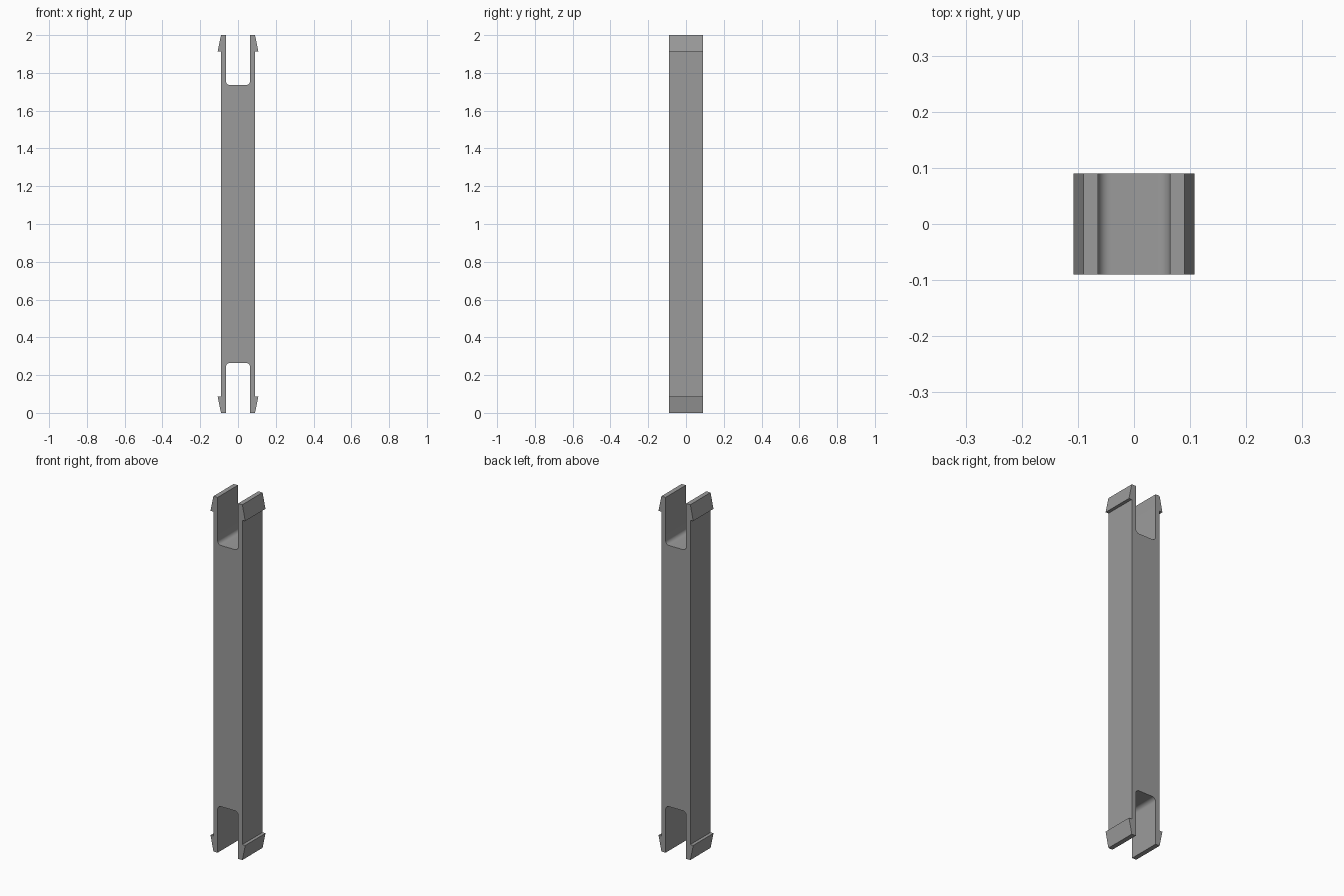
import bpy, bmesh, math

if "Cube" in bpy.data.objects:
    bpy.data.objects.remove(bpy.data.objects["Cube"])

HALF = 0.09       # half width and half depth of the bar
SLOT = 0.064      # half width of the end slots
DEPTH = 0.265     # slot depth
R = 0.022         # slot corner radius
BARB_X, BARB_Z = 0.108, 0.087
STEPS = 8

# Upper right quarter of the profile, from barb to slot floor (x, height above the middle)
quarter = [(HALF, 1 - BARB_Z), (BARB_X, 1 - BARB_Z), (HALF, 1.0), (SLOT, 1.0)]
for i in range(STEPS + 1):
    a = math.radians(90) * i / STEPS
    quarter.append((SLOT - R + R * math.cos(a), 1 - DEPTH + R - R * math.sin(a)))

# Mirror the quarter into the closed outline
top = quarter + [(-x, z) for x, z in reversed(quarter)]
outline = top + [(-x, -z) for x, z in top]

# Extrude the outline through the depth
bm = bmesh.new()
face = bm.faces.new([bm.verts.new((x, -HALF, z + 1)) for x, z in outline])
ext = bmesh.ops.extrude_face_region(bm, geom=[face], use_keep_orig=True)
verts = [g for g in ext["geom"] if isinstance(g, bmesh.types.BMVert)]
bmesh.ops.translate(bm, verts=verts, vec=(0, 2 * HALF, 0))
bmesh.ops.recalc_face_normals(bm, faces=bm.faces)
mesh = bpy.data.meshes.new("snap_spacer")
bm.to_mesh(mesh)
bm.free()

spacer = bpy.data.objects.new("snap_spacer", mesh)
bpy.context.collection.objects.link(spacer)

# Plain grey
grey = bpy.data.materials.new("grey")
grey.diffuse_color = (0.33, 0.33, 0.33, 1)
grey.use_nodes = True
grey.node_tree.nodes["Principled BSDF"].inputs["Base Color"].default_value = grey.diffuse_color
mesh.materials.append(grey)

# Smooth slot corners, sharp edges elsewhere
bpy.context.view_layer.objects.active = spacer
spacer.select_set(True)
bpy.ops.object.shade_smooth_by_angle(angle=math.radians(30))
